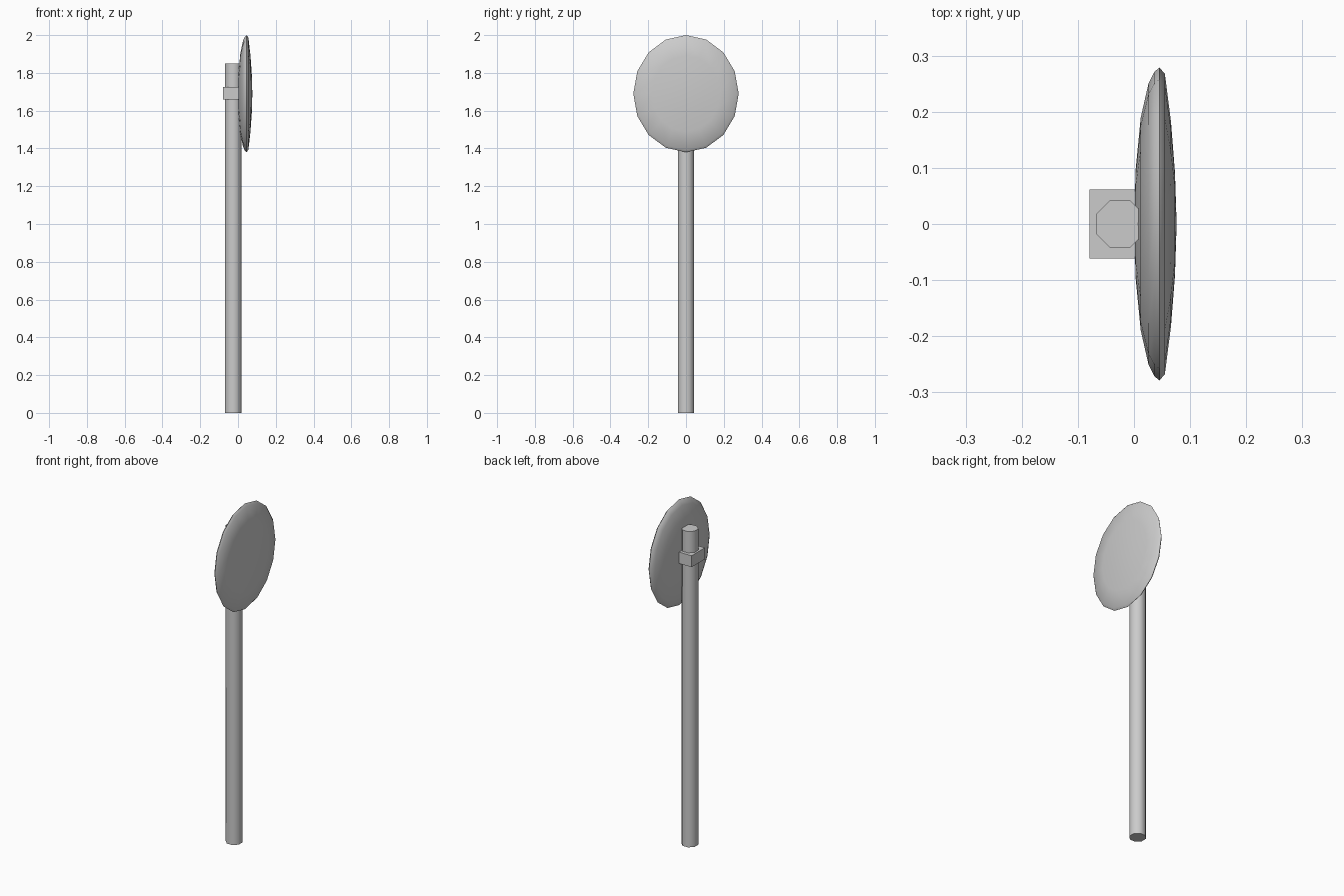
import bpy, bmesh, math

if "Cube" in bpy.data.objects:
    bpy.data.objects.remove(bpy.data.objects["Cube"])

def add_object(name, bm, angle=None):
    bmesh.ops.recalc_face_normals(bm, faces=bm.faces[:])
    me = bpy.data.meshes.new(name)
    bm.to_mesh(me)
    bm.free()
    ob = bpy.data.objects.new(name, me)
    bpy.context.collection.objects.link(ob)
    if angle:
        bpy.ops.object.select_all(action='DESELECT')
        ob.select_set(True)
        bpy.context.view_layer.objects.active = ob
        bpy.ops.object.shade_smooth_by_angle(angle=math.radians(angle))
    return ob

# Octagonal pole, flats facing the axes
bm = bmesh.new()
r = 0.0425 / math.cos(math.pi / 8)
rings = [[bm.verts.new((-0.025 + r * math.cos((i + 0.5) * math.pi / 4),
                        r * math.sin((i + 0.5) * math.pi / 4), z))
          for i in range(8)] for z in (0, 1.85)]
for i in range(8):
    j = (i + 1) % 8
    bm.faces.new((rings[0][i], rings[0][j], rings[1][j], rings[1][i]))
for ring in rings:
    bm.faces.new(ring)
add_object("pole", bm, 50)

# Clamp block joining pole and mirror
bm = bmesh.new()
bmesh.ops.create_cube(bm, size=1)
bmesh.ops.scale(bm, vec=(0.105, 0.123, 0.067), verts=bm.verts)
bmesh.ops.translate(bm, vec=(-0.0265, 0, 1.692), verts=bm.verts)
add_object("clamp", bm)

# Convex oval mirror: profile of (x, radius fraction) from back to front
profile = [(0.003, 0.35), (0.012, 0.68), (0.026, 0.9), (0.036, 0.97),
           (0.045, 1.0), (0.055, 0.96), (0.066, 0.65), (0.073, 0.33)]
N = 16
bm = bmesh.new()
rings = [[bm.verts.new((x, 0.279 * f * math.sin(i * math.tau / N),
                        1.69 + 0.31 * f * math.cos(i * math.tau / N)))
          for i in range(N)] for x, f in profile]
for a, b in zip(rings, rings[1:]):
    for i in range(N):
        j = (i + 1) % N
        bm.faces.new((a[i], a[j], b[j], b[i]))
for x, ring in ((0.0, rings[0]), (0.076, rings[-1])):
    c = bm.verts.new((x, 0, 1.69))
    for i in range(N):
        bm.faces.new((ring[i], ring[(i + 1) % N], c))
add_object("convex_mirror", bm, 60)
